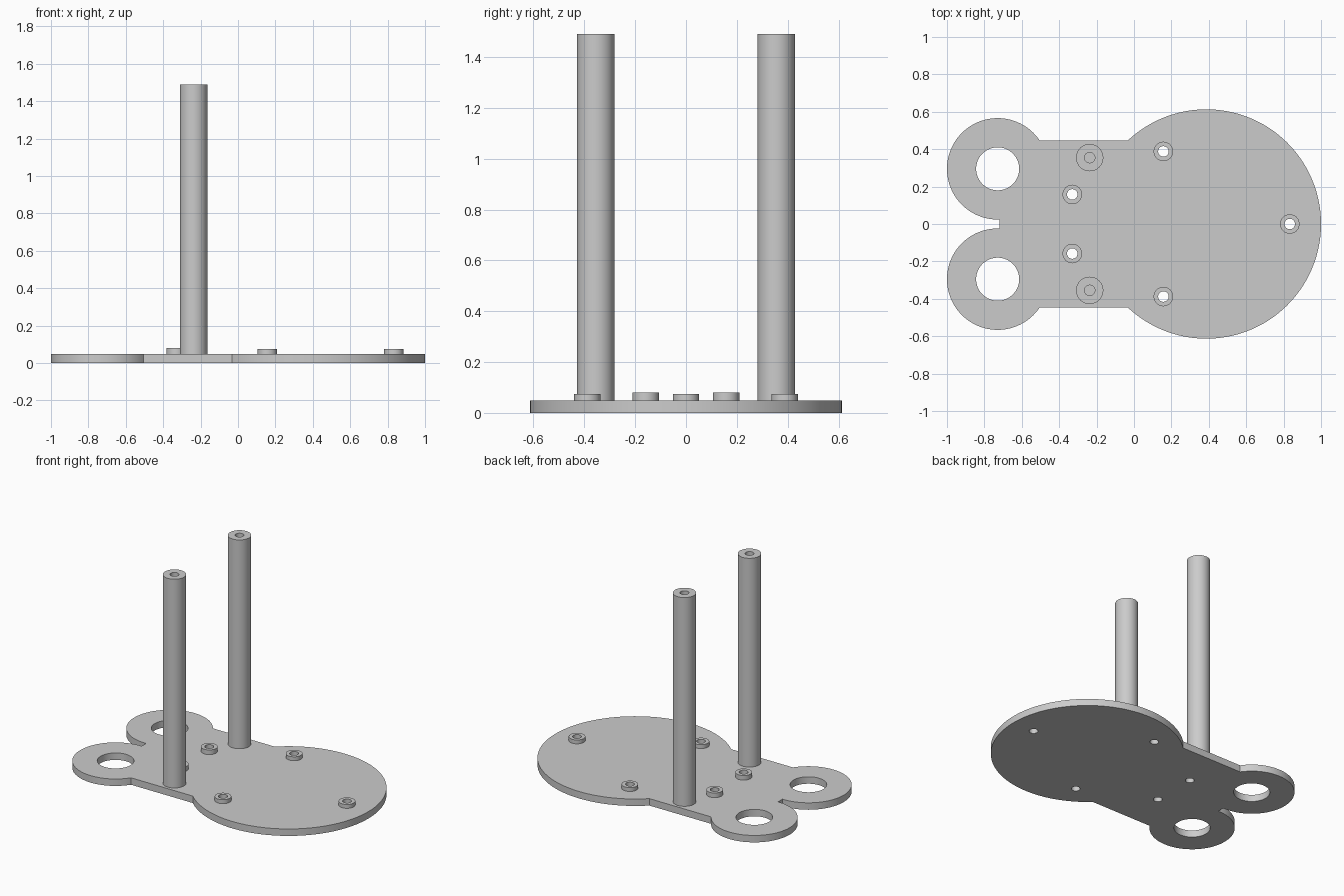
import bpy, bmesh
from math import sin, cos, pi, tau, asin, acos, radians

cube = bpy.data.objects.get("Cube")
if cube:
    bpy.data.objects.remove(cube, do_unlink=True)

# One plain grey for every part
grey = bpy.data.materials.new("plain grey")
grey.use_nodes = True
colour = (0.6, 0.6, 0.6, 1)
grey.diffuse_color = colour
grey.node_tree.nodes["Principled BSDF"].inputs["Base Color"].default_value = colour

THICK = 0.048
HALF_WAIST = 0.447
DISC_X, DISC_R = 0.387, 0.613
RING_X, RING_Y, RING_R, RING_HOLE = -0.729, 0.295, 0.271, 0.115
SLOT_X = -0.72
BORE = 0.028
# x, y, top of each screw boss
BOSSES = [(0.157, 0.388, 0.075), (0.157, -0.388, 0.075), (0.833, 0, 0.075),
          (-0.33, 0.158, 0.08), (-0.33, -0.158, 0.08)]


def arc(cx, cy, r, start, end, n):
    return [(cx + r * cos(start + (end - start) * i / n),
             cy + r * sin(start + (end - start) * i / n)) for i in range(n + 1)]


def finish(obj):
    bpy.ops.object.select_all(action="DESELECT")
    obj.select_set(True)
    bpy.context.view_layer.objects.active = obj
    bpy.ops.object.shade_smooth_by_angle(angle=radians(30))


def lathe(name, x, y, profile, n=48):
    """Revolve an open (radius, z) profile; a zero radius closes it at the axis."""
    bm = bmesh.new()
    verts = [bm.verts.new((r, 0, z)) for r, z in profile]
    edges = [bm.edges.new(pair) for pair in zip(verts, verts[1:])]
    bmesh.ops.spin(bm, geom=verts + edges, cent=(0, 0, 0), axis=(0, 0, 1),
                   angle=tau, steps=n, use_duplicate=False)
    bmesh.ops.remove_doubles(bm, verts=bm.verts, dist=0.0001)
    bmesh.ops.recalc_face_normals(bm, faces=bm.faces)
    mesh = bpy.data.meshes.new(name)
    bm.to_mesh(mesh)
    bm.free()
    mesh.materials.append(grey)
    obj = bpy.data.objects.new(name, mesh)
    obj.location = (x, y, 0)
    bpy.context.collection.objects.link(obj)
    finish(obj)


# Base plate: half outline mirrored over the x axis, plus the round holes
disc_end = pi - asin(HALF_WAIST / DISC_R)
ring_start = asin((HALF_WAIST - RING_Y) / RING_R)
ring_end = tau - acos((SLOT_X - RING_X) / RING_R)
half = arc(DISC_X, 0, DISC_R, 0, disc_end, 64)
half += arc(RING_X, RING_Y, RING_R, ring_start, ring_end, 64)
outline = half + [(x, -y) for x, y in reversed(half[1:])]
loops = [outline]
for side in (1, -1):
    loops.append(arc(RING_X, side * RING_Y, RING_HOLE, 0, tau, 64)[:-1])
for x, y, top in BOSSES:
    loops.append(arc(x, y, BORE, 0, tau, 48)[:-1])

curve = bpy.data.curves.new("base_plate", "CURVE")
curve.dimensions = "2D"
curve.fill_mode = "BOTH"
curve.extrude = THICK / 2
for loop in loops:
    spline = curve.splines.new("POLY")
    spline.points.add(len(loop) - 1)
    for point, (x, y) in zip(spline.points, loop):
        point.co = (x, y, 0, 1)
    spline.use_cyclic_u = True
curve.materials.append(grey)
plate = bpy.data.objects.new("base_plate", curve)
plate.location.z = THICK / 2
bpy.context.collection.objects.link(plate)
bpy.ops.object.select_all(action="DESELECT")
plate.select_set(True)
bpy.context.view_layer.objects.active = plate
bpy.ops.object.convert(target="MESH")
plate = bpy.context.object
bm = bmesh.new()
bm.from_mesh(plate.data)
bmesh.ops.remove_doubles(bm, verts=bm.verts, dist=0.0001)
bmesh.ops.recalc_face_normals(bm, faces=bm.faces)
bm.to_mesh(plate.data)
bm.free()
finish(plate)

# Screw bosses with through bores
for i, (x, y, top) in enumerate(BOSSES):
    lathe(f"screw_boss_{i + 1}", x, y,
          [(0.052, THICK), (0.052, top), (BORE, top), (BORE, THICK)])

# Tall posts with a blind bore in the top
for name, side in (("left_post", 1), ("right_post", -1)):
    lathe(name, -0.237, side * 0.355,
          [(0.073, THICK), (0.073, 1.49), (BORE, 1.49), (BORE, 1.29), (0, 1.29)])
